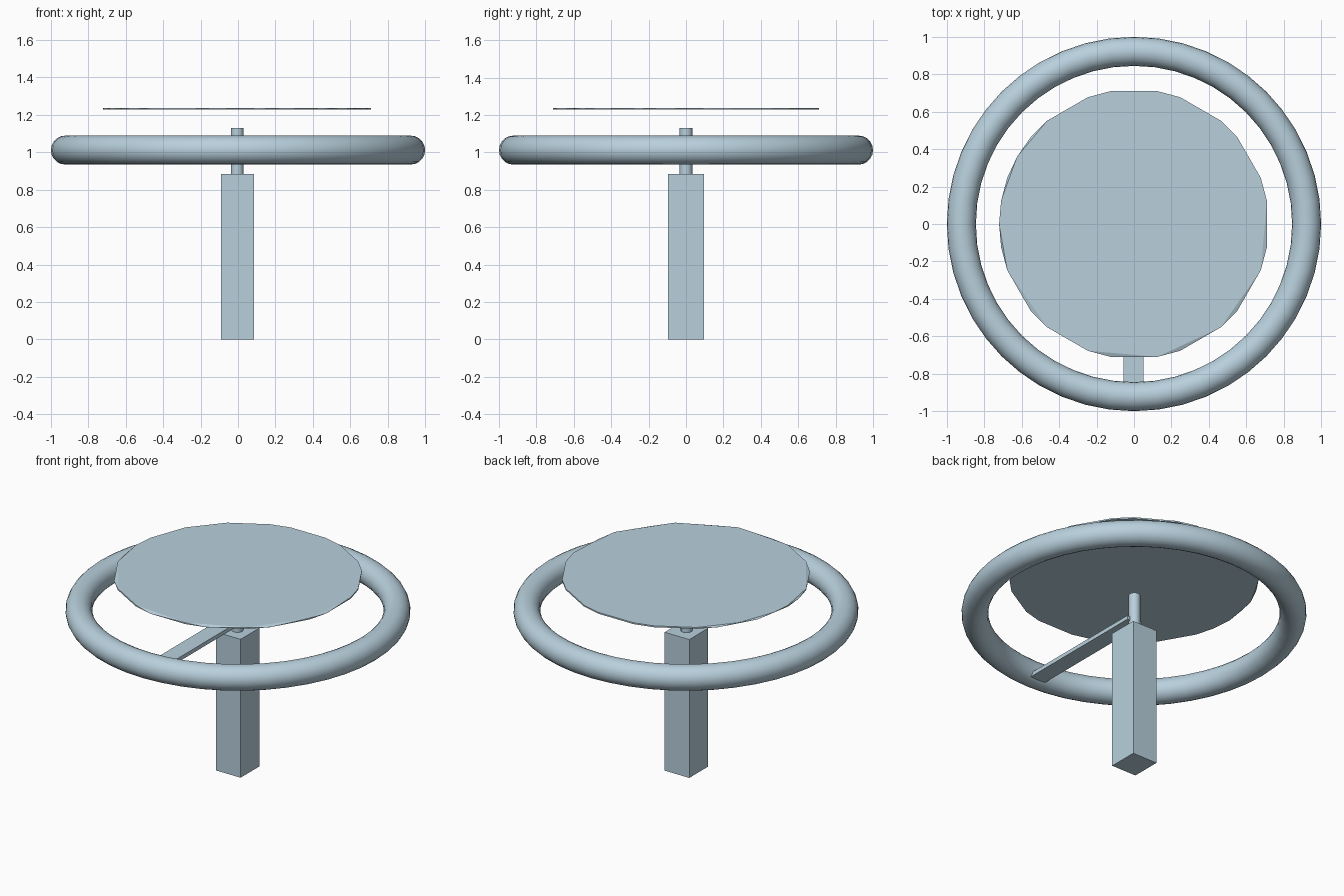
import bpy, bmesh
from math import cos, sin, radians

cube = bpy.data.objects.get("Cube")
if cube:
    bpy.data.objects.remove(cube, do_unlink=True)

# Single pale blue-grey finish
COLOUR = (0.48, 0.63, 0.72, 1)
paint = bpy.data.materials.new("pale blue grey")
paint.use_nodes = True
paint.diffuse_color = COLOUR
paint.node_tree.nodes["Principled BSDF"].inputs["Base Color"].default_value = COLOUR


def finish(name, smooth=False):
    obj = bpy.context.object
    obj.name = name
    obj.data.materials.append(paint)
    if smooth:
        bpy.ops.object.shade_smooth_by_angle(angle=radians(40))
    return obj


def box(name, low, high):
    centre = [(a + b) / 2 for a, b in zip(low, high)]
    bpy.ops.mesh.primitive_cube_add(size=1, location=centre)
    obj = finish(name)
    obj.scale = [b - a for a, b in zip(low, high)]
    bpy.ops.object.transform_apply(location=False, rotation=False, scale=True)


# Square post
box("post", (-0.09, -0.095, 0), (0.085, 0.095, 0.885))

# Round spindle on top of the post
bpy.ops.mesh.primitive_cylinder_add(vertices=24, radius=0.034, depth=0.26,
                                    location=(-0.004, 0, 1.0))
finish("spindle", True)

# Ring and the single flat spoke joining it to the spindle
bpy.ops.mesh.primitive_torus_add(major_segments=48, minor_segments=20,
                                 major_radius=0.9225, minor_radius=0.0775,
                                 location=(0, 0, 1.012))
finish("ring", True)
box("spoke", (-0.057, -0.93, 0.952), (0.05, 0, 0.977))

# Thin floating disc with unevenly clipped corners on its upper and lower rims
UPPER = (10, 20, 40, 50, 70, 80, 100, 110, 130, 150, 170, 180,
         200, 230, 250, 280, 310, 340)
LOWER = (-10, 10, 20, 40, 50, 70, 80, 100, 110, 130, 140, 160, 180,
         190, 200, 220, 230, 250, 260, 280, 290, 310, 320, 340)
bm = bmesh.new()
for angles, z in ((UPPER, 1.237), (LOWER, 1.228)):
    for a in map(radians, angles):
        bm.verts.new((0.721 * cos(a), 0.721 * sin(a), z))
bmesh.ops.convex_hull(bm, input=bm.verts[:])
bmesh.ops.recalc_face_normals(bm, faces=bm.faces[:])
mesh = bpy.data.meshes.new("disc")
bm.to_mesh(mesh)
bm.free()
disc = bpy.data.objects.new("disc", mesh)
bpy.context.collection.objects.link(disc)
bpy.context.view_layer.objects.active = disc
finish("disc")
